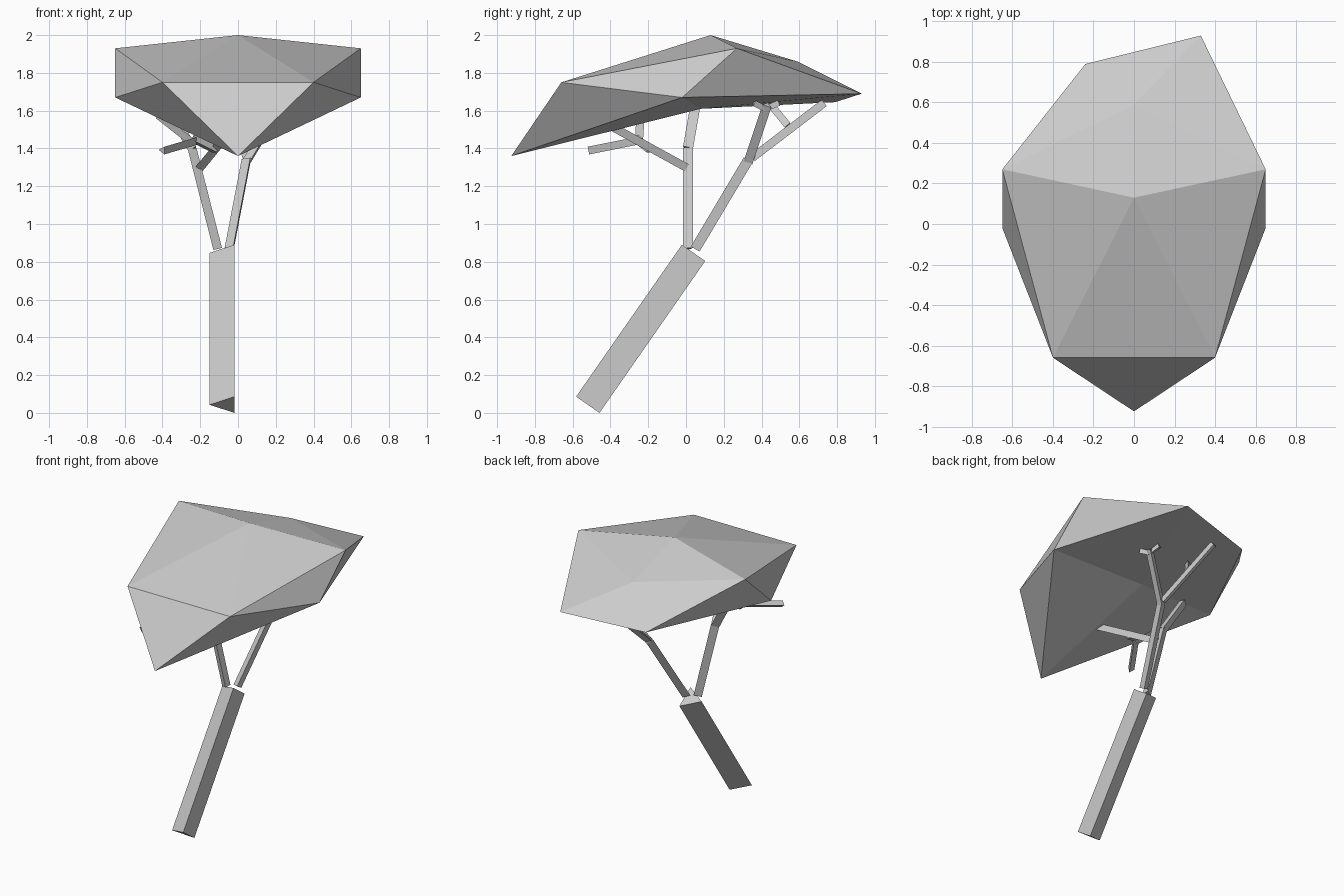
import bpy, bmesh
from mathutils import Vector
from math import cos, sin, tau

if "Cube" in bpy.data.objects:
    bpy.data.objects.remove(bpy.data.objects["Cube"])


def make_object(name, bm):
    bmesh.ops.recalc_face_normals(bm, faces=bm.faces)
    mesh = bpy.data.meshes.new(name)
    bm.to_mesh(mesh)
    bm.free()
    obj = bpy.data.objects.new(name, mesh)
    bpy.context.collection.objects.link(obj)
    return obj


def limb(bm, p, q, r):
    """Three-sided prism from p to q, one ridge turned towards -x."""
    p, q = Vector(p), Vector(q)
    d = (q - p).normalized()
    u = Vector((-1, 0, 0))
    u = (u - d * u.dot(d)).normalized()
    w = d.cross(u)
    ring = [r * (u * cos(i * tau / 3) + w * sin(i * tau / 3)) for i in range(3)]
    a = [bm.verts.new(p + o) for o in ring]
    b = [bm.verts.new(q + o) for o in ring]
    bm.faces.new(a[::-1])
    bm.faces.new(b)
    for i in range(3):
        j = (i + 1) % 3
        bm.faces.new((a[i], a[j], b[j], b[i]))


# leaning trunk
bm = bmesh.new()
limb(bm, (-.063, -.52, .043), (-.063, .04, .847), .087)
make_object("trunk", bm)

# front branch with its forks
bm = bmesh.new()
for p, q, r in [
    ((-.10, .01, .87), (-.235, .01, 1.40), .031),
    ((-.235, .01, 1.40), (-.37, .05, 1.63), .031),
    ((-.20, 0, 1.30), (-.02, -.40, 1.52), .025),
    ((-.12, -.19, 1.39), (-.24, -.26, 1.45), .025),
    ((-.23, -.26, 1.44), (-.40, -.51, 1.39), .024),
    ((-.23, -.25, 1.43), (-.42, -.24, 1.58), .025),
]:
    limb(bm, p, q, r)
make_object("front_branch", bm)

# back branch with its forks
bm = bmesh.new()
for p, q, r in [
    ((-.04, .05, .87), (.05, .33, 1.34), .031),
    ((.05, .33, 1.33), (.23, .43, 1.63), .028),
    ((.05, .35, 1.35), (-.05, .73, 1.64), .025),
    ((0, .54, 1.52), (-.07, .45, 1.63), .022),
    ((.22, .42, 1.61), (.20, .49, 1.64), .018),
    ((.22, .42, 1.61), (.25, .36, 1.64), .018),
]:
    limb(bm, p, q, r)
make_object("back_branch", bm)

# faceted canopy
bm = bmesh.new()
pts = {
    "peak": (0, .13, 2.0), "ridge": (0, .59, 1.86), "under": (0, .08, 1.61),
    "tip": (0, -.925, 1.36),
    "rear_r": (.33, .93, 1.69), "rear_l": (-.24, .79, 1.645),
}
for s, x in (("r", 1), ("l", -1)):
    pts["brow_" + s] = (.4 * x, -.66, 1.75)
    pts["high_" + s] = (.65 * x, .27, 1.93)
    pts["low_" + s] = (.65 * x, -.02, 1.67)
v = {k: bm.verts.new(c) for k, c in pts.items()}
faces = ["peak brow_l brow_r", "tip brow_l brow_r",
         "ridge rear_l rear_r", "under rear_l rear_r"]
for s in "rl":
    faces += [f.replace("_", "_" + s) for f in (
        "peak brow_ high_", "peak high_ ridge", "ridge high_ rear_",
        "high_ low_ rear_", "high_ brow_ low_", "brow_ tip low_",
        "low_ tip under", "low_ under rear_")]
for f in faces:
    bm.faces.new([v[k] for k in f.split()])
make_object("canopy", bm)
